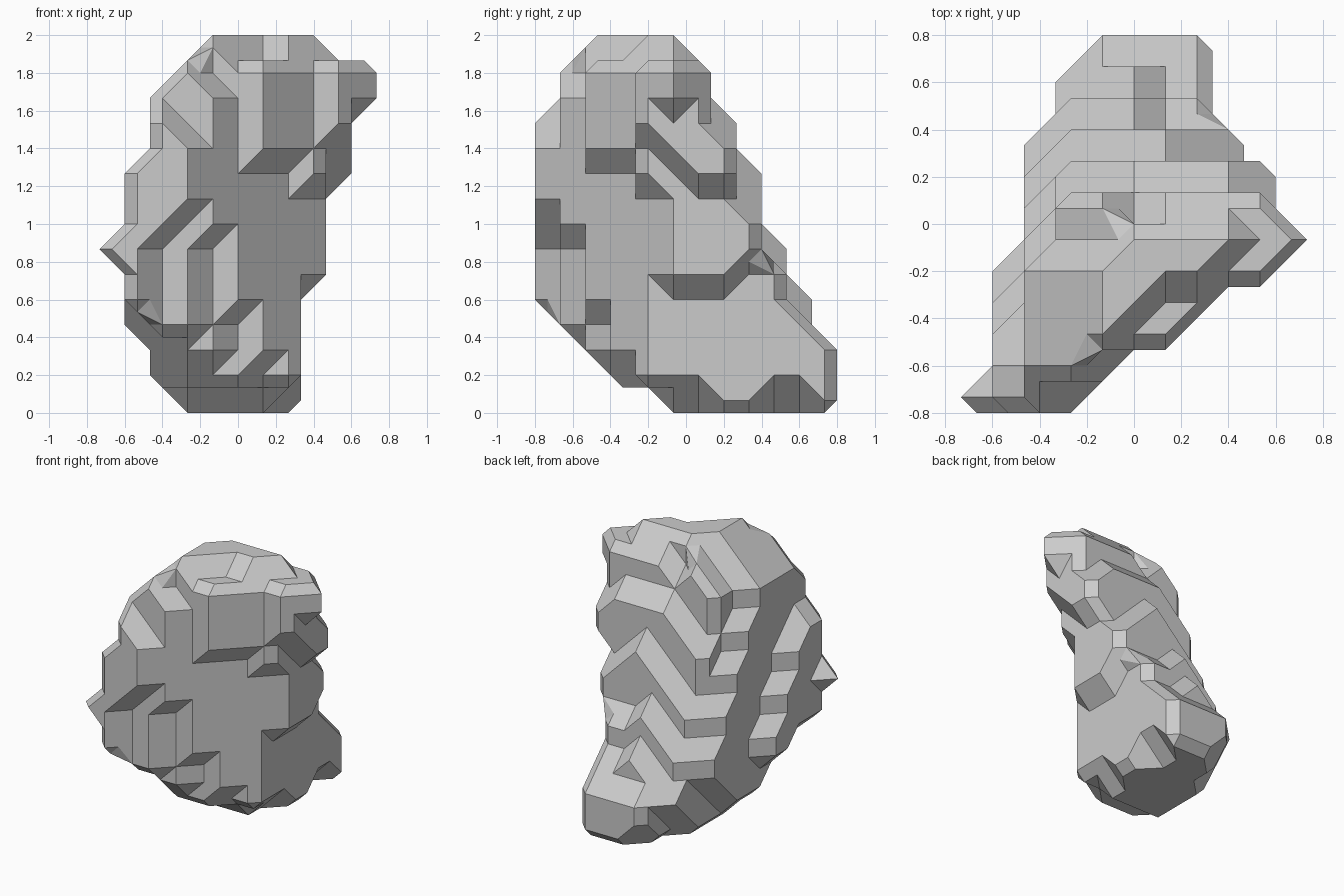
import bpy, bmesh
from itertools import product
from mathutils import Vector

if "Cube" in bpy.data.objects:
    bpy.data.objects.remove(bpy.data.objects["Cube"])

S = 2 / 15  # lattice spacing: the rock is a bevelled lattice solid

# Outline of each horizontal layer, bottom to top
LEFT = [-2, -3, -3] + [-4] * 7 + [-3] * 3 + [-2, -1]
RIGHT = [2] * 5 + [3] * 4 + [4] * 3 + [5, 5, 3]
FRONT = [-.5, -2.5, -3.5, -4.5] + [-5.5] * 8 + [-4.5, -4.5, -3.5]
# Roof-shaped steps of the back: row -> (ridge layer, ridge left, ridge right, most drop to the right)
ROOF = {5.5: (2, -1, 2, 0), 4.5: (4, 0, 0, 1), 3.5: (6, 0, 0, 1),
        2.5: (9, 1, 1, 2), 1.5: (11, 0, 3, 1), .5: (13, -1, 3, 0), -.5: (14, 0, 3, 0)}
# Ledges on the diagonal front wall: depth -> {column: lowest layer}
LEDGE = {2.5: {-3: 7, -2: 3, -1: 2, 0: 1, 1: 1, 2: 0, 3: 5, 4: 9},
         3.5: {-2: 8, -1: 7, 0: 4, 1: 2, 2: 1, 3: 5, 4: 9},
         4.5: {1: 10, 2: 10, 3: 9, 4: 10},
         5.5: {4: 11, 5: 12}}


def top_layer(i, y):
    if i == -4:                             # low buttress on the left
        return {-1.5: 4, -2.5: 6, -3.5: 8}.get(y, 9 if y < -3.5 else -1)
    if i == -3 and y > -2:                  # side shelf, two layers per row
        return 9 - 2 * y
    if y < -.5:
        return 14 - max(0, -1 - i)
    if (i, y) == (0, .5):                   # dent near the crown
        return 12
    top, r0, r1, most = ROOF[y]
    return top - max(0, r0 - i) - min(most, max(0, i - r1))


def back_limit(i, k):
    """Plan outline of the back, tucked in near the ground."""
    if i == -1:
        return 4.5 if k == 0 else 5.5
    if i == -2:
        return min(4.5, 2.5 + k)
    if i == -3:
        return min(2.5, k - .5)
    if i == 3:
        return 1.5 if k < 6 else 2.5
    return 1.5 if i > 3 else 5.5


def solid(i, j, k):
    y = j + .5
    if (i, y, k) == (-5, -5.5, 6):          # spur on the left
        return True
    if not 0 <= k <= 14 or not LEFT[k] <= i <= RIGHT[k]:
        return False
    front = FRONT[k] + (max(0, -2 - i) if k < 3 or i == -4 and k == 3 else 0)
    if not front <= y <= min(5.5, back_limit(i, k)) or k > top_layer(i, y):
        return False
    if k == 0 and i == 2:                   # feet under the right side
        return y in (1.5, 2.5, 5.5)
    depth = i - y
    if i == 5 and y > 0:
        return False
    if k == 14 and depth > (2.5 if i < 2 else 3.5):
        return False
    if (i, y) == (-1, -4.5) and k > 12 or (i, y) == (-2, -5.5) and k > 10:
        return False
    if depth > 1.5:
        return k >= LEDGE.get(depth, {}).get(i, 99)
    return True


def cell_faces(base):
    """Cut surface of one lattice cell, as polygons through edge midpoints."""
    corners = {c: solid(*(b + d for b, d in zip(base, c)))
               for c in product((0, 1), repeat=3)}
    count = sum(corners.values())
    if count in (0, 8):
        return []
    side = count <= 4
    tmp = bmesh.new()
    for c, inside in corners.items():
        if inside != side:
            continue
        tmp.verts.new(c)
        for a in range(3):
            n = list(c)
            n[a] = 1 - n[a]
            if corners[tuple(n)] != side:
                tmp.verts.new((Vector(c) + Vector(n)) / 2)
    bmesh.ops.convex_hull(tmp, input=tmp.verts[:])
    out = []
    for f in tmp.faces:
        pts = [v.co.copy() for v in f.verts]
        if any(all(x in (0, 1) for x in p) for p in pts):
            continue
        if any(all(p[a] == w for p in pts) for a in range(3) for w in (0, 1)):
            continue
        out.append(pts if side else pts[::-1])
    tmp.free()
    return out


# Assemble the rock surface
bm = bmesh.new()
for base in product(range(-6, 7), range(-8, 8), range(-1, 16)):
    for pts in cell_faces(base):
        bm.faces.new([bm.verts.new((p + Vector(base) + Vector((0, .5, .5))) * S)
                      for p in pts])
bmesh.ops.remove_doubles(bm, verts=bm.verts[:], dist=1e-4)
bmesh.ops.recalc_face_normals(bm, faces=bm.faces[:])
bmesh.ops.dissolve_limit(bm, angle_limit=.01, verts=bm.verts[:], edges=bm.edges[:])

mesh = bpy.data.meshes.new("rock")
bm.to_mesh(mesh)
bm.free()
bpy.context.collection.objects.link(bpy.data.objects.new("rock", mesh))
